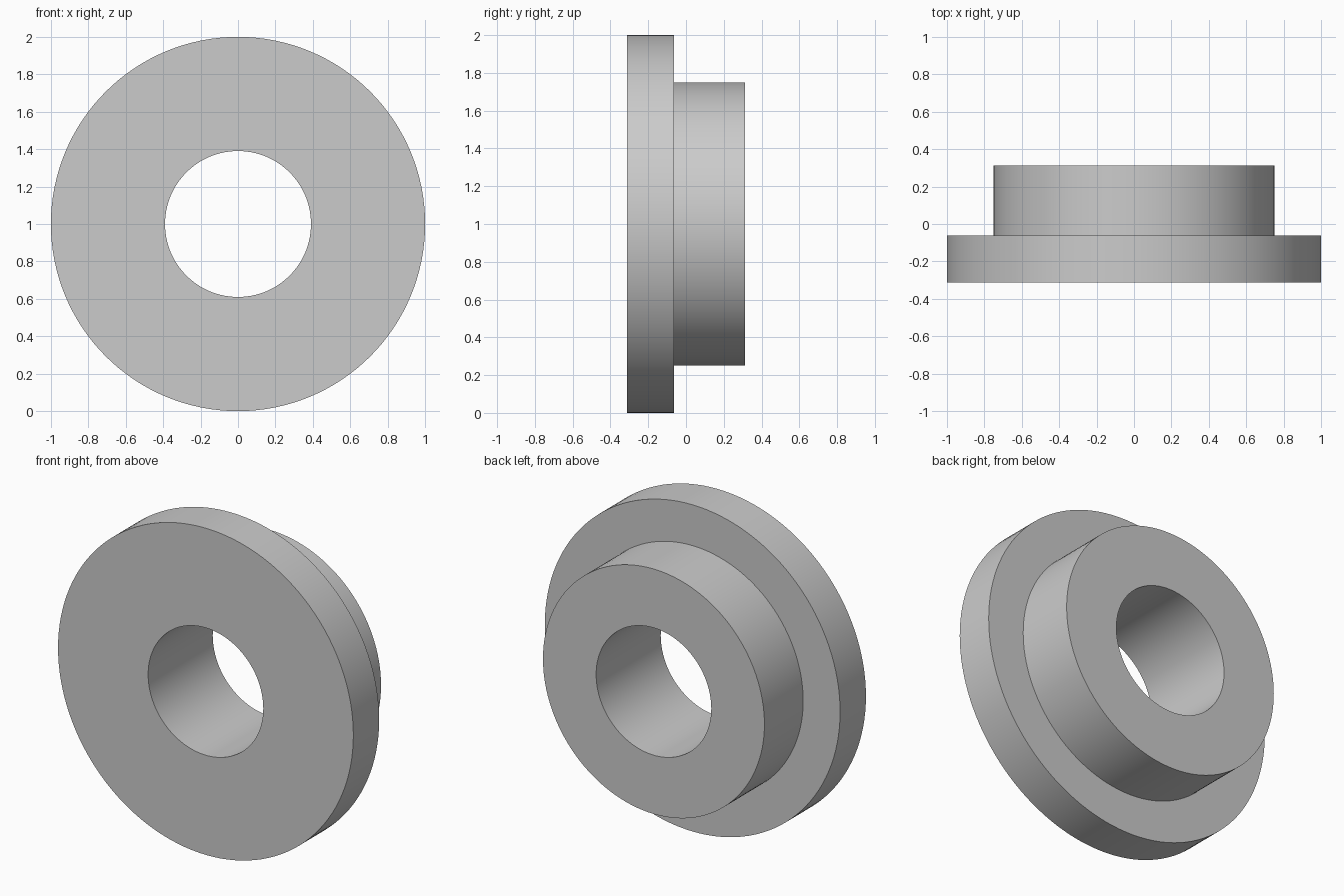
import bpy, bmesh, math
from mathutils import Matrix, Vector

cube = bpy.data.objects.get("Cube")
if cube:
    bpy.data.objects.remove(cube, do_unlink=True)

SEGMENTS = 128
BORE, HUB, FLANGE = 0.39, 0.75, 1.0
FRONT, STEP, BACK = -0.3125, -0.0625, 0.3125

# Plain grey material
grey = bpy.data.materials.new("plain grey")
grey.use_nodes = True
colour = (0.6, 0.6, 0.6, 1)
grey.diffuse_color = colour
grey.node_tree.nodes["Principled BSDF"].inputs["Base Color"].default_value = colour

# Flanged bushing: closed (radius, y) section turned about the y axis
profile = [(BORE, FRONT), (FLANGE, FRONT), (FLANGE, STEP),
           (HUB, STEP), (HUB, BACK), (BORE, BACK)]
bm = bmesh.new()
rings = []
for i in range(SEGMENTS):
    turn = Matrix.Rotation(math.tau * i / SEGMENTS, 3, 'Y')
    rings.append([bm.verts.new(turn @ Vector((r, y, 0)) + Vector((0, 0, 1)))
                  for r, y in profile])
for i, ring in enumerate(rings):
    after = rings[(i + 1) % SEGMENTS]
    for j in range(len(profile)):
        k = (j + 1) % len(profile)
        bm.faces.new((ring[j], ring[k], after[k], after[j]))
bmesh.ops.recalc_face_normals(bm, faces=bm.faces)

mesh = bpy.data.meshes.new("flanged_bushing")
bm.to_mesh(mesh)
bm.free()
mesh.materials.append(grey)
bushing = bpy.data.objects.new("flanged_bushing", mesh)
bpy.context.collection.objects.link(bushing)

# Smooth walls, crisp rims
bpy.ops.object.select_all(action='DESELECT')
bushing.select_set(True)
bpy.context.view_layer.objects.active = bushing
bpy.ops.object.shade_smooth_by_angle(angle=math.radians(30))
